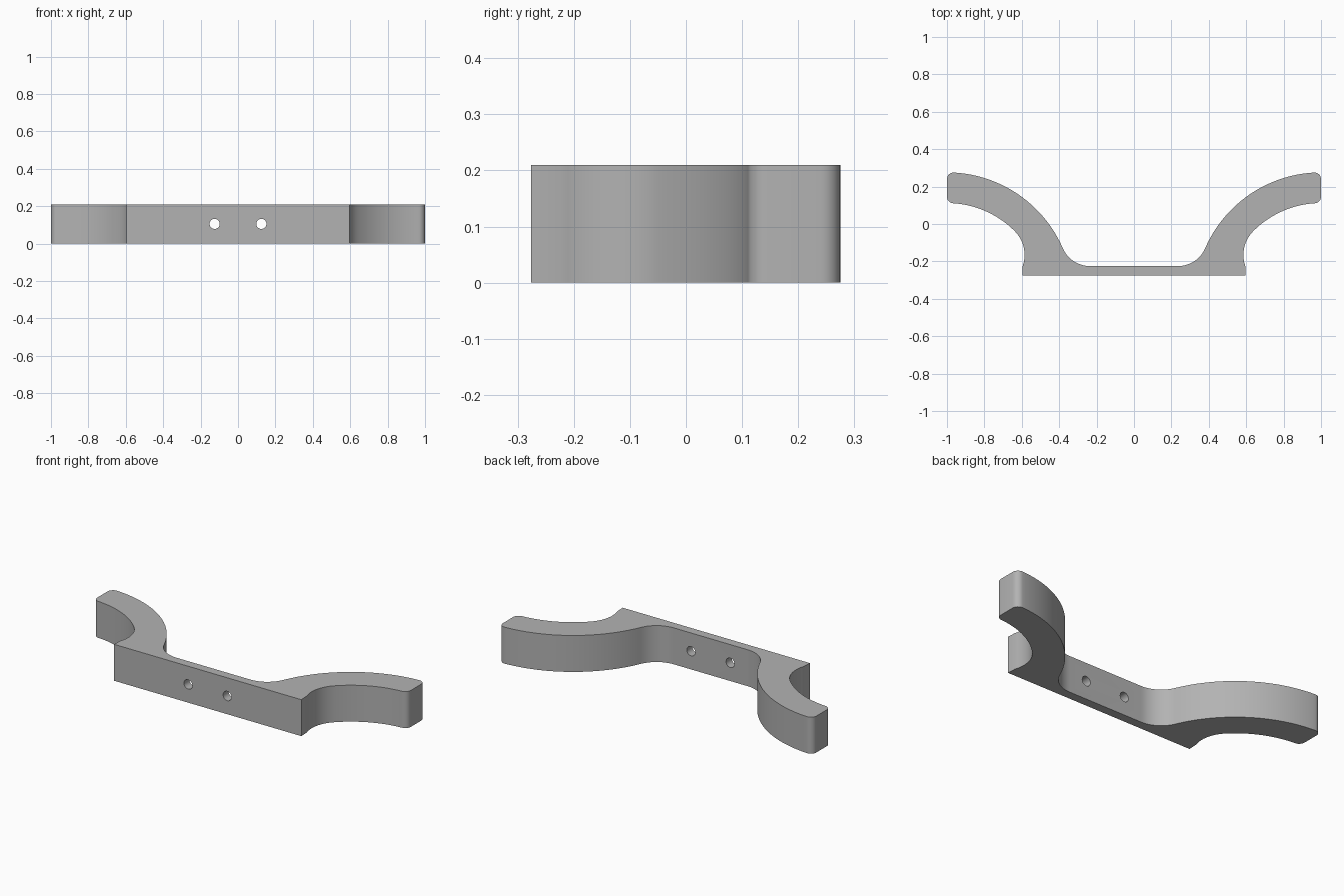
import bpy, bmesh
from math import sin, cos, pi, atan2, sqrt, radians

cube = bpy.data.objects.get("Cube")
if cube:
    bpy.data.objects.remove(cube, do_unlink=True)

HEIGHT = 0.21
FRONT, BACK = -0.276, -0.225      # faces of the mounting plate
CX, CY = 1.0, -0.4                # centre of the arm's curve
R_OUT, R_IN = 0.676, 0.512        # arm radii
TIP, NECK = 0.035, 0.18           # tip rounding, neck rounding

grey = bpy.data.materials.new("grey plastic")
grey.use_nodes = True
grey.diffuse_color = (0.45, 0.45, 0.45, 1)
grey.node_tree.nodes["Principled BSDF"].inputs["Base Color"].default_value = grey.diffuse_color


def arc(x, y, r, start, end, steps):
    return [(x + r * cos(start + (end - start) * i / steps),
             y + r * sin(start + (end - start) * i / steps)) for i in range(steps + 1)]


def toward(x, y):
    """Direction from the arm's centre to a point."""
    return atan2(y - CY, x - CX)


# Centres of the tangent roundings
neck_x = 0.765
neck_y = CY + sqrt((R_IN - NECK) ** 2 - (CX - neck_x) ** 2)
tip_x = CX - TIP
low_y = CY + sqrt((R_IN + TIP) ** 2 - TIP ** 2)
high_y = CY + sqrt((R_OUT - TIP) ** 2 - TIP ** 2)
root_x = 0.235
gap, rise = CX - root_x, BACK - CY
root_r = (gap ** 2 + rise ** 2 - R_OUT ** 2) / (2 * (R_OUT - rise))
root_y = BACK + root_r

neck_a = toward(neck_x, neck_y)
low_a, high_a = toward(tip_x, low_y), toward(tip_x, high_y)
root_a = toward(root_x, root_y)

# Left half of the outline, from the front corner round to the back of the plate
half = [(0.597, FRONT)]
half += arc(neck_x, neck_y, NECK, radians(199), neck_a, 14)
half += arc(CX, CY, R_IN, neck_a, low_a, 24)[1:]
half += arc(tip_x, low_y, TIP, low_a - pi, 0, 8)[1:]
half += arc(tip_x, high_y, TIP, 0, high_a, 8)
half += arc(CX, CY, R_OUT, high_a, root_a, 32)[1:]
half += arc(root_x, root_y, root_r, root_a - pi, -pi / 2, 14)[1:]
outline = half + [(-x, y) for x, y in reversed(half)]

# Bracket body: extrude the outline upwards
bm = bmesh.new()
base = bm.faces.new([bm.verts.new((x, y, 0)) for x, y in outline])
top = bmesh.ops.extrude_face_region(bm, geom=[base])["geom"]
bmesh.ops.translate(bm, vec=(0, 0, HEIGHT),
                    verts=[v for v in top if isinstance(v, bmesh.types.BMVert)])
bmesh.ops.recalc_face_normals(bm, faces=bm.faces)
mesh = bpy.data.meshes.new("bracket")
bm.to_mesh(mesh)
bm.free()
bracket = bpy.data.objects.new("bracket", mesh)
bpy.context.collection.objects.link(bracket)
mesh.materials.append(grey)

# Screw holes through the plate
for side, x in (("left", 0.125), ("right", -0.125)):
    bpy.ops.mesh.primitive_cylinder_add(vertices=32, radius=0.027, depth=0.2,
                                        location=(x, (FRONT + BACK) / 2, HEIGHT / 2),
                                        rotation=(pi / 2, 0, 0))
    cutter = bpy.context.object
    cutter.name = side + "_hole_cutter"
    cutter.data.materials.append(grey)
    cutter.hide_render = True
    cut = bracket.modifiers.new(side + "_hole", 'BOOLEAN')
    cut.operation = 'DIFFERENCE'
    cut.solver = 'EXACT'
    cut.object = cutter
    bpy.ops.object.select_all(action='DESELECT')
    bpy.context.view_layer.objects.active = bracket
    bracket.select_set(True)
    bpy.ops.object.modifier_apply(modifier=cut.name)
    bpy.data.objects.remove(cutter, do_unlink=True)

bpy.ops.object.shade_smooth_by_angle(angle=radians(30))
